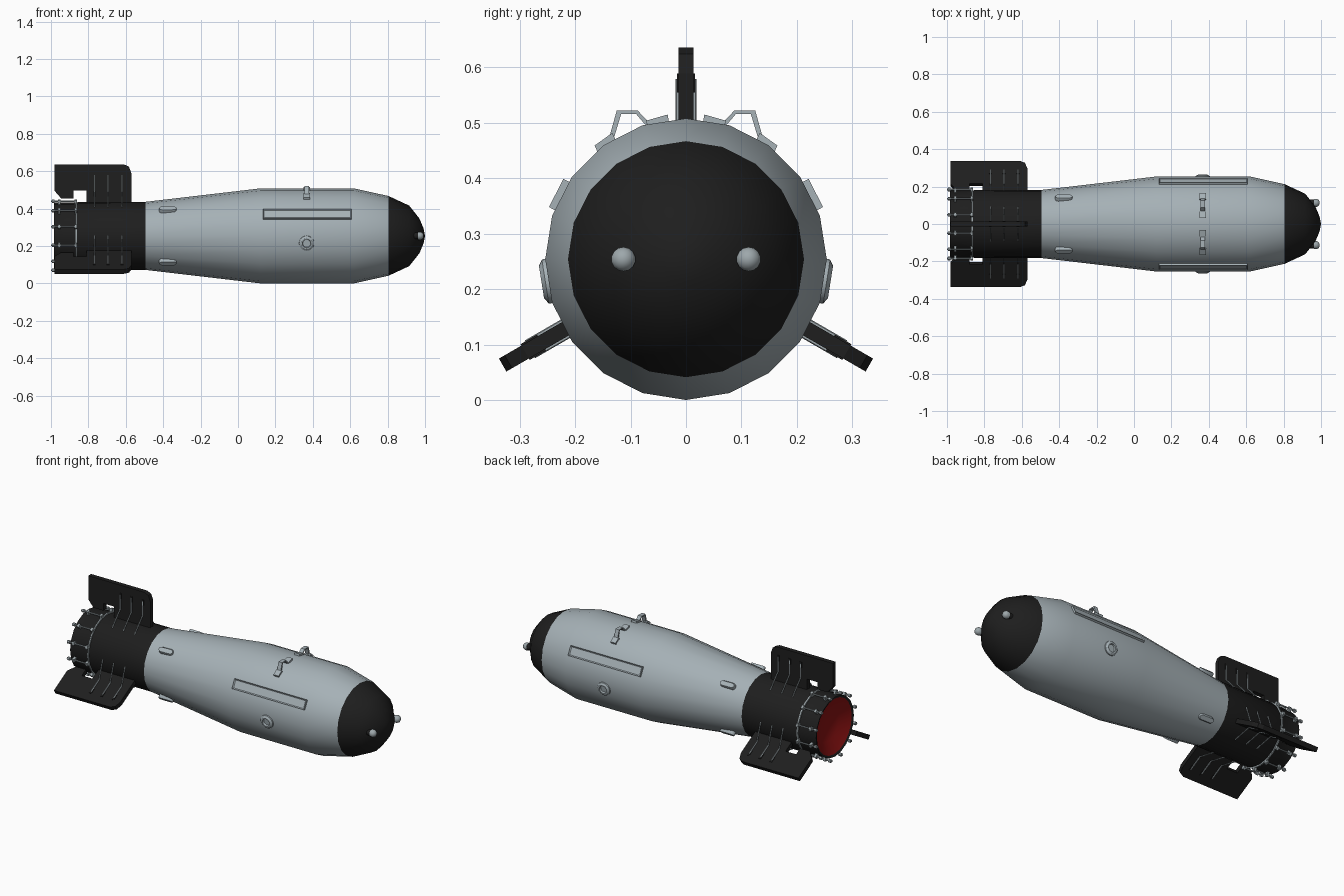
import bpy, bmesh, math
from math import radians, sin, cos, tau
from mathutils import Matrix, Vector

if "Cube" in bpy.data.objects:
    bpy.data.objects.remove(bpy.data.objects["Cube"])

ZC = 0.254                      # height of the long axis


def material(name, rgb):
    m = bpy.data.materials.new(name)
    m.diffuse_color = (*rgb, 1)
    m.use_nodes = True
    m.node_tree.nodes["Principled BSDF"].inputs["Base Color"].default_value = m.diffuse_color
    return m


GREY = material("body grey", (0.38, 0.44, 0.47))
DARK = material("soft black", (0.013, 0.013, 0.013))
RED = material("deep red", (0.26, 0.006, 0.006))
METAL = material("fitting grey", (0.34, 0.39, 0.41))


def finish(name, bm, mats, M=Matrix(), smooth=35):
    bm.transform(M)
    bmesh.ops.recalc_face_normals(bm, faces=bm.faces)
    me = bpy.data.meshes.new(name)
    bm.to_mesh(me)
    bm.free()
    for m in mats:
        me.materials.append(m)
    ob = bpy.data.objects.new(name, me)
    bpy.context.collection.objects.link(ob)
    if smooth:
        bpy.ops.object.select_all(action='DESELECT')
        ob.select_set(True)
        bpy.context.view_layer.objects.active = ob
        bpy.ops.object.shade_smooth_by_angle(angle=radians(smooth))
    return ob


def radial(deg, x=0, r=0):
    """Frame on the hull: local X along the axis, local Z pointing outward."""
    a = radians(deg)
    c, s = cos(a), sin(a)
    return Matrix(((1, 0, 0, x), (0, s, c, r * c), (0, -c, s, ZC + r * s), (0, 0, 0, 1)))


AXIS = Matrix.Translation((0, 0, ZC))


def lathe(bm, profile, n, closed=False):
    """Revolve (x, r) points about the X axis."""
    rings = []
    for x, r in profile:
        if r == 0:
            rings.append([bm.verts.new((x, 0, 0))] * n)
        else:
            rings.append([bm.verts.new((x, r * sin(tau * i / n), r * cos(tau * i / n))) for i in range(n)])
    pairs = list(zip(rings, rings[1:])) + ([(rings[-1], rings[0])] if closed else [])
    for a, b in pairs:
        for i in range(n):
            j = (i + 1) % n
            bm.faces.new(list(dict.fromkeys((a[i], a[j], b[j], b[i]))))


def prism(bm, pts, w):
    """Extrude a local XZ outline to y = +-w."""
    sides = [[bm.verts.new((u, y, v)) for u, v in pts] for y in (-w, w)]
    for s in sides:
        bm.faces.new(s)
    for i in range(len(pts)):
        j = (i + 1) % len(pts)
        bm.faces.new((sides[0][i], sides[0][j], sides[1][j], sides[1][i]))


def box(bm, size, loc):
    M = Matrix.Translation(loc) @ Matrix.Diagonal((*size, 1))
    return bmesh.ops.create_cube(bm, size=1, matrix=M)['verts']


def rod(bm, a, b, r, n=6):
    a, b = Vector(a), Vector(b)
    d = b - a
    M = Matrix.Translation((a + b) / 2) @ d.to_track_quat('Z', 'Y').to_matrix().to_4x4()
    bmesh.ops.create_cone(bm, cap_ends=True, segments=n, radius1=r, radius2=r, depth=d.length, matrix=M)


# Hull: red tail cup, black tail tube, grey casing, black nose
bm = bmesh.new()
lathe(bm, [(-0.93, 0), (-0.94, 0.10), (-0.98, 0.165), (-0.985, 0.178), (-0.86, 0.178), (-0.855, 0.181),
           (-0.495, 0.182), (0.12, 0.254), (0.62, 0.254), (0.805, 0.213), (0.915, 0.162), (0.97, 0.093),
           (0.992, 0.04), (1.0, 0)], 20)
for f in bm.faces:
    c = f.calc_center_median()
    r = math.hypot(c.y, c.z)
    if c.x < -0.92 and r < 0.16:
        f.material_index = 2
    elif c.x < -0.5 or c.x > 0.805:
        f.material_index = 1
finish("hull", bm, [GREY, DARK, RED], AXIS)

# Clamp ring and twelve tie rods around the tail mouth
bm = bmesh.new()
lathe(bm, [(-0.868, 0.176), (-0.868, 0.186), (-0.860, 0.186), (-0.860, 0.176)], 20, True)
finish("tail_ring", bm, [METAL], AXIS)
for k in range(12):
    bm = bmesh.new()
    rod(bm, (-1.0, 0, 0.191), (-0.86, 0, 0.191), 0.0045)
    rod(bm, (-0.995, 0, 0.191), (-0.98, 0, 0.191), 0.010)
    for x in (-0.955, -0.868):
        box(bm, (0.014, 0.02, 0.026), (x, 0, 0.187))
    finish("tail_rod_%02d" % k, bm, [METAL], radial(15 + 30 * k))

# Three fins with brackets and bracing struts on both sides
outline = [(-0.98, 0.382), (-0.61, 0.382), (-0.583, 0.370), (-0.57, 0.335), (-0.57, 0.17), (-0.81, 0.17),
           (-0.81, 0.243), (-0.88, 0.243), (-0.88, 0.20), (-0.945, 0.20), (-0.98, 0.24)]
for k, ang in enumerate((90, -30, 210)):
    bm = bmesh.new()
    prism(bm, outline, 0.0135)
    finish("fin_%d" % k, bm, [DARK], radial(ang), 0)
    bm, br = bmesh.new(), bmesh.new()
    for x in (-0.768, -0.695, -0.62):
        box(br, (0.014, 0.033, 0.034), (x, 0, 0.318))
        for s in (-1, 1):
            rod(bm, (x, s * 0.015, 0.325), (x, s * 0.015, 0.24), 0.0035)
            rod(bm, (x, s * 0.015, 0.24), (x, s * 0.09, 0.156), 0.0035)
    finish("fin_struts_%d" % k, bm, [METAL], radial(ang))
    finish("fin_brackets_%d" % k, bm=br, mats=[DARK], M=radial(ang), smooth=0)

# Four rounded blisters on the tapered casing
for k in range(4):
    bm = bmesh.new()
    loops = []
    for sc, h in ((1, -0.015), (0.95, 0.006), (0.7, 0.014)):
        loops.append([])
        for i in range(16):
            a = tau * i / 16
            ux = (0.028 if cos(a) > 0 else -0.028) + 0.019 * cos(a)
            loops[-1].append(bm.verts.new((ux * (0.9 + 0.1 * sc), 0.019 * sin(a) * sc, h)))
    for a, b in zip(loops, loops[1:]):
        for i in range(16):
            j = (i + 1) % 16
            bm.faces.new((a[i], a[j], b[j], b[i]))
    bm.faces.new(loops[-1])
    finish("blister_%d" % k, bm, [GREY], radial(45 + 90 * k, -0.375, 0.196))

for name, mirror in (("right", False), ("left", True)):
    # Long side plate with a recessed panel
    bm = bmesh.new()
    box(bm, (0.475, 0.057, 0.03), (0.37, 0, 0.248))
    top = max(bm.faces, key=lambda f: f.calc_center_median().z)
    bmesh.ops.inset_region(bm, faces=[top], thickness=0.009, depth=0)
    bmesh.ops.translate(bm, verts=top.verts, vec=(0, 0, -0.005))
    finish("side_plate_" + name, bm, [GREY], radial(153 if mirror else 27), 0)

    # Round port below it
    bm = bmesh.new()
    lathe(bm, [(-0.012, 0.042), (0.006, 0.040), (0.013, 0.030), (0.013, 0.023), (0.003, 0.021), (0.003, 0)], 20)
    turn = Matrix.Rotation(radians(-90), 4, 'Y')
    finish("side_port_" + name, bm, [GREY], radial(189 if mirror else -9, 0.367, 0.251) @ turn, 30)

    # Lifting lug: arch on two pads
    s = -1 if mirror else 1
    bm = bmesh.new()
    prism(bm, [(s * u, v) for u, v in ((0.066, 0.500), (0.087, 0.522), (0.125, 0.522), (0.139, 0.472),
                                       (0.129, 0.476), (0.117, 0.516), (0.090, 0.516), (0.073, 0.496))], 0.012)
    for pad in (((0.030, 0.495), (0.033, 0.515), (0.072, 0.504), (0.068, 0.485)),
                ((0.125, 0.465), (0.133, 0.482), (0.165, 0.459), (0.158, 0.444))):
        prism(bm, [(s * u, v) for u, v in pad], 0.017)
    finish("lifting_lug_" + name, bm, [GREY],
           Matrix.Translation((0.367, 0, 0)) @ Matrix.Rotation(radians(90), 4, 'Z'), 0)

    # Nose probe: dark collar and rounded metal tip
    M = Matrix.Translation((0, s * 0.113, ZC))
    bm = bmesh.new()
    lathe(bm, [(0.93, 0.018), (0.965, 0.018), (0.967, 0)], 14)
    finish("probe_collar_" + name, bm, [DARK], M)
    bm = bmesh.new()
    lathe(bm, [(0.962, 0), (0.962, 0.021), (0.976, 0.022), (0.986, 0.017), (0.992, 0.008), (0.993, 0)], 14)
    finish("probe_tip_" + name, bm, [METAL], M, 50)
